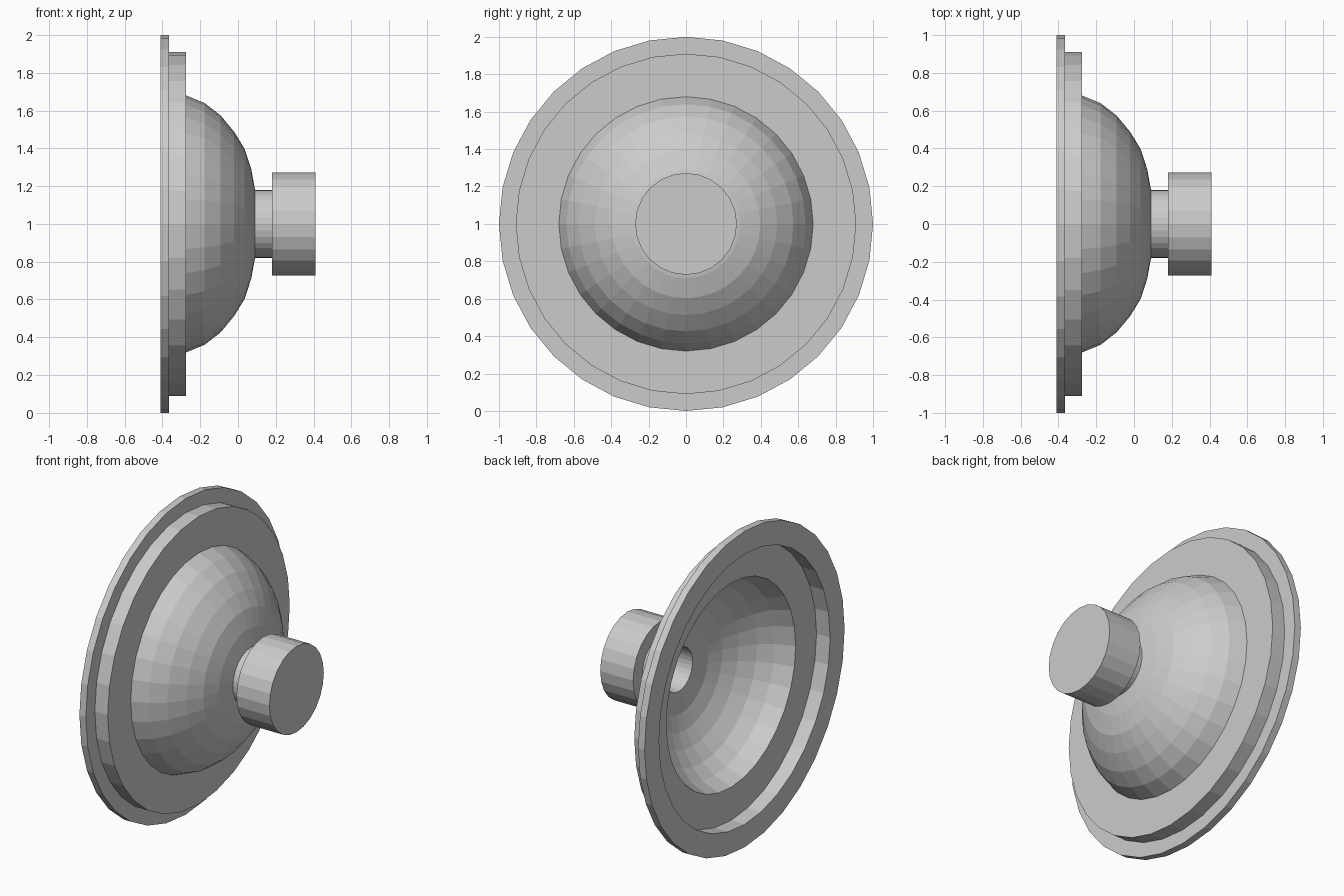
import bpy
import bmesh
import math
from mathutils import Vector

cube = bpy.data.objects.get("Cube")
if cube:
    bpy.data.objects.remove(cube, do_unlink=True)

# Single plain grey
grey = bpy.data.materials.new("plain_grey")
grey.use_nodes = True
colour = (0.6, 0.6, 0.6, 1.0)
grey.diffuse_color = colour
grey.node_tree.nodes["Principled BSDF"].inputs["Base Color"].default_value = colour

AXIS_HEIGHT = 1.0


def lathe(name, profile, sides, closed):
    """Revolve (x, radius) points around the x axis at the axis height."""
    bm = bmesh.new()
    verts = [bm.verts.new((x, 0, r)) for x, r in profile]
    edges = [bm.edges.new(pair) for pair in zip(verts, verts[1:])]
    if closed:
        edges.append(bm.edges.new((verts[-1], verts[0])))
    bmesh.ops.spin(bm, geom=verts + edges, cent=Vector(), axis=(1, 0, 0),
                   angle=math.tau, steps=sides)
    bmesh.ops.remove_doubles(bm, verts=bm.verts, dist=0.0005)
    bmesh.ops.recalc_face_normals(bm, faces=bm.faces)
    mesh = bpy.data.meshes.new(name)
    bm.to_mesh(mesh)
    bm.free()
    mesh.materials.append(grey)
    obj = bpy.data.objects.new(name, mesh)
    obj.location.z = AXIS_HEIGHT
    bpy.context.collection.objects.link(obj)
    return obj


# Flange and shallow pan, outside
pan_outer = [(-0.41, 1.0), (-0.365, 1.0), (-0.365, 0.91), (-0.275, 0.91)]

# Bowl outside, from the pan towards the neck
bowl_outer = [(-0.275, 0.68), (-0.177, 0.64), (-0.093, 0.575), (-0.02, 0.487),
              (0.035, 0.397), (0.07, 0.29), (0.09, 0.18)]

# Hollow neck
neck = [(0.18, 0.18), (0.18, 0.137), (0.05, 0.137)]

# Bowl inside, from the neck back to the pan
bowl_inner = [(0.032, 0.27), (0.0, 0.365), (-0.05, 0.455), (-0.118, 0.54),
              (-0.198, 0.603), (-0.315, 0.646)]

# Pan inside
pan_inner = [(-0.315, 0.855), (-0.41, 0.855)]

lathe("flanged_bowl", pan_outer + bowl_outer + neck + bowl_inner + pan_inner,
      sides=32, closed=True)

# Solid knob that closes the neck
lathe("knob", [(0.18, 0), (0.18, 0.272), (0.41, 0.272), (0.41, 0)],
      sides=24, closed=False)
